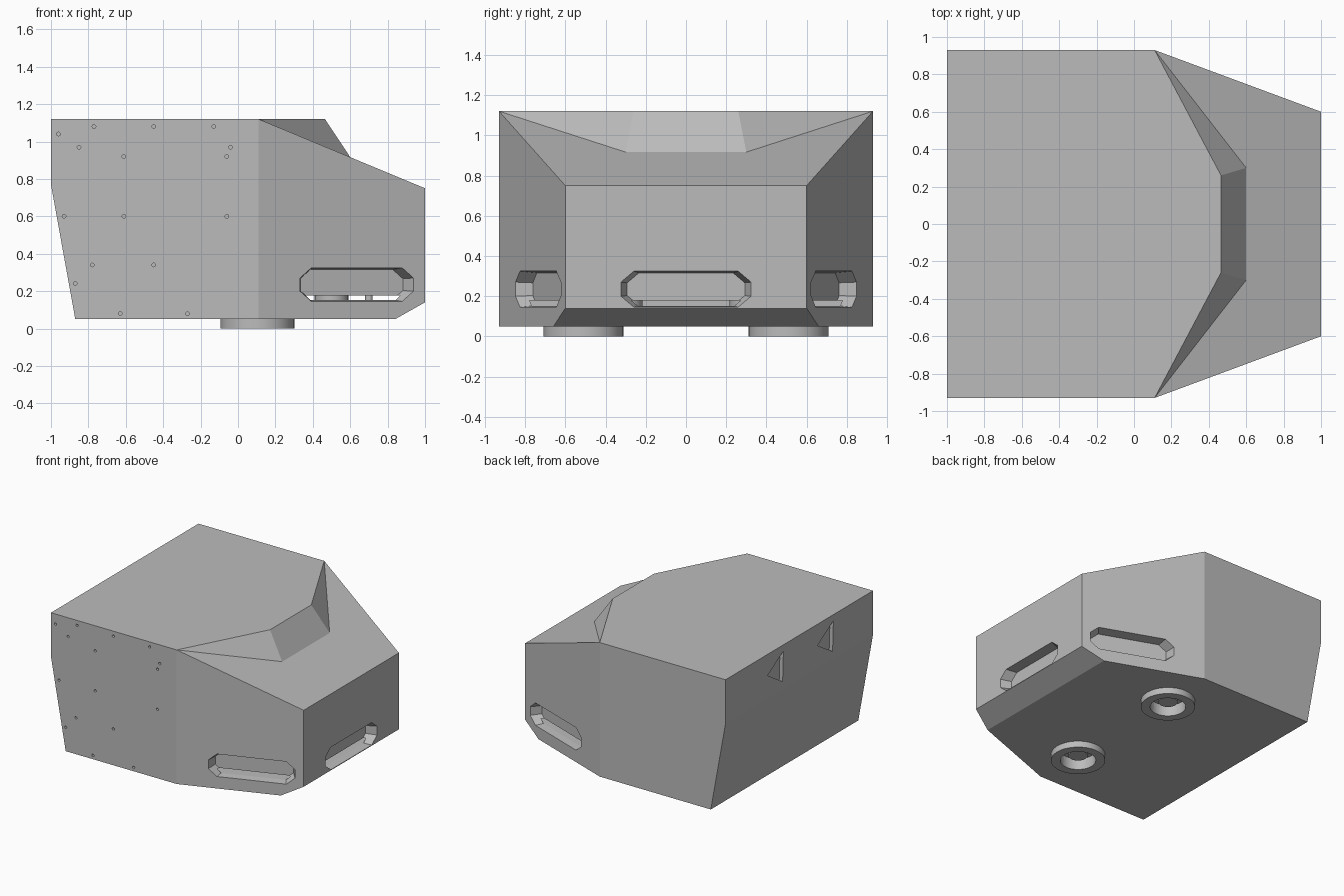
import bpy, bmesh, math
from mathutils import Vector, Matrix

old = bpy.data.objects.get("Cube")
if old:
    bpy.data.objects.remove(old)

grey = bpy.data.materials.new("plain grey")
grey.use_nodes = True
grey.diffuse_color = (0.5, 0.5, 0.5, 1)
grey.node_tree.nodes["Principled BSDF"].inputs["Base Color"].default_value = (0.5, 0.5, 0.5, 1)


def finish(bm, name):
    bmesh.ops.recalc_face_normals(bm, faces=bm.faces[:])
    mesh = bpy.data.meshes.new(name)
    bm.to_mesh(mesh)
    bm.free()
    mesh.materials.append(grey)
    ob = bpy.data.objects.new(name, mesh)
    bpy.context.collection.objects.link(ob)
    return ob


def add_loft(bm, lower, upper):
    """Closed solid between two matching outlines."""
    a = [bm.verts.new(p) for p in lower]
    b = [bm.verts.new(p) for p in upper]
    bm.faces.new(a[::-1])
    bm.faces.new(b)
    for i in range(len(a)):
        j = (i + 1) % len(a)
        bm.faces.new((a[i], a[j], b[j], b[i]))


def prism(name, plan, z0, z1):
    bm = bmesh.new()
    add_loft(bm, [(x, y, z0) for x, y in plan], [(x, y, z1) for x, y in plan])
    return finish(bm, name)


def add_cylinder(bm, r, depth, matrix, sides=32):
    bmesh.ops.create_cone(bm, cap_ends=True, segments=sides, radius1=r, radius2=r,
                          depth=depth, matrix=matrix)


def cylinder(name, r, x, y, z0, z1):
    bm = bmesh.new()
    add_cylinder(bm, r, z1 - z0, Matrix.Translation((x, y, (z0 + z1) / 2)))
    return finish(bm, name)


def cut(target, cutter):
    mod = target.modifiers.new("cut", "BOOLEAN")
    mod.operation = "DIFFERENCE"
    mod.solver = "EXACT"
    mod.object = cutter
    bpy.context.view_layer.objects.active = target
    bpy.ops.object.modifier_apply(modifier=mod.name)
    bpy.data.objects.remove(cutter)


# Body: plan outline extruded, then trimmed by the sloping planes
outline = [(-1, -0.93), (0.11, -0.93), (1, -0.6), (1, 0.6), (0.11, 0.93), (-1, 0.93)]
body = prism("body", outline, 0.05, 1.12)
bm = bmesh.new()
bm.from_mesh(body.data)
trims = [((0.11, 0, 1.12), (0.37, 0, 0.89)),      # bonnet slope
         ((0.84, 0, 0.05), (0.09, 0, -0.16)),     # lower nose chamfer
         ((-1, 0, 0.77), (-0.72, 0, -0.13))]      # leaning lower back
for point, normal in trims:
    res = bmesh.ops.bisect_plane(bm, geom=bm.verts[:] + bm.edges[:] + bm.faces[:], dist=1e-5,
                                 plane_co=point, plane_no=Vector(normal).normalized(),
                                 clear_outer=True)
    bmesh.ops.contextual_create(
        bm, geom=[g for g in res["geom_cut"] if isinstance(g, bmesh.types.BMEdge)])
bmesh.ops.recalc_face_normals(bm, faces=bm.faces[:])
bm.to_mesh(body.data)
bm.free()

# Raised roof front sitting on the bonnet slope
bm = bmesh.new()
for s in (-1, 1):
    for p in ((0.11, 0.93, 1.12), (0.465, 0.26, 1.12), (0.6, 0.3, 0.916)):
        bm.verts.new((p[0], s * p[1], p[2]))
bmesh.ops.convex_hull(bm, input=bm.verts[:])
bmesh.ops.dissolve_limit(bm, angle_limit=0.01, verts=bm.verts[:], edges=bm.edges[:])
finish(bm, "roof_front")


# Long chamfered slots in the nose and both cheeks
def slot(x, y, angle):
    half = [(0.325, 0.035), (0.26, 0.09), (-0.26, 0.09), (-0.325, 0.035)]
    shape = half + [(-u, -v) for u, v in half]
    place = Matrix.Translation((x, y, 0.235)) @ Matrix.Rotation(angle, 4, "Z")
    rings = [[place @ Vector((d, u * k, v * k)) for u, v in shape]
             for d, k in ((-0.08, 0.9), (0.02, 1.02))]
    bm = bmesh.new()
    add_loft(bm, *rings)
    return finish(bm, "slot_cutter")


lean = math.atan2(0.89, 0.33)
for place in ((1, 0, 0), (0.635, 0.735, lean), (0.635, -0.735, -lean)):
    cut(body, slot(*place))

# Low passage joining the slots behind the walls
passage = [(0.3, -0.8), (0.94, -0.56), (0.94, 0.56), (0.3, 0.8)]
cut(body, prism("passage_cutter", passage, 0.149, 0.178))

# Small screw holes on the front wall
holes = [(-0.96, 1.04), (-0.85, 0.97), (-0.77, 1.08), (-0.45, 1.08), (-0.13, 1.08),
         (-0.04, 0.97), (-0.06, 0.92), (-0.61, 0.92), (-0.61, 0.6), (-0.06, 0.6),
         (-0.93, 0.6), (-0.87, 0.24), (-0.78, 0.34), (-0.45, 0.34), (-0.63, 0.08), (-0.27, 0.08)]
bm = bmesh.new()
for x, z in holes:
    add_cylinder(bm, 0.01, 0.04, Matrix.Translation((x, -0.93, z))
                 @ Matrix.Rotation(math.pi / 2, 4, "X"), 12)
cut(body, finish(bm, "screw_hole_cutter"))

# Two small triangular notches in the back
bm = bmesh.new()
for y in (0.3, -0.33):
    tri = [(y + 0.1, 0.95), (y - 0.1, 1.07), (y - 0.09, 0.83)]
    add_loft(bm, [(-1.02, u, v) for u, v in tri], [(-0.97, u, v) for u, v in tri])
cut(body, finish(bm, "notch_cutter"))

# Ring feet with a recess and hub, and the posts inside the passage
for side, y in (("left", 0.51), ("right", -0.51)):
    cut(body, cylinder("recess_cutter", 0.13, 0.105, y, 0, 0.09))
    foot = cylinder(side + "_foot", 0.198, 0.105, y, 0, 0.055)
    cut(foot, cylinder("foot_cutter", 0.13, 0.105, y, -0.1, 0.1))
    hub = cylinder(side + "_foot_hub", 0.07, 0.105, y, 0.04, 0.095)
    post = cylinder(side + "_inner_post", 0.09, 0.5, y * 0.6, 0.14, 0.185)
    pin = cylinder(side + "_inner_pin", 0.02, 0.7, y * 0.6, 0.14, 0.185)
    for ob in (foot, hub, post, pin):
        bpy.ops.object.select_all(action="DESELECT")
        ob.select_set(True)
        bpy.context.view_layer.objects.active = ob
        bpy.ops.object.shade_smooth_by_angle()
